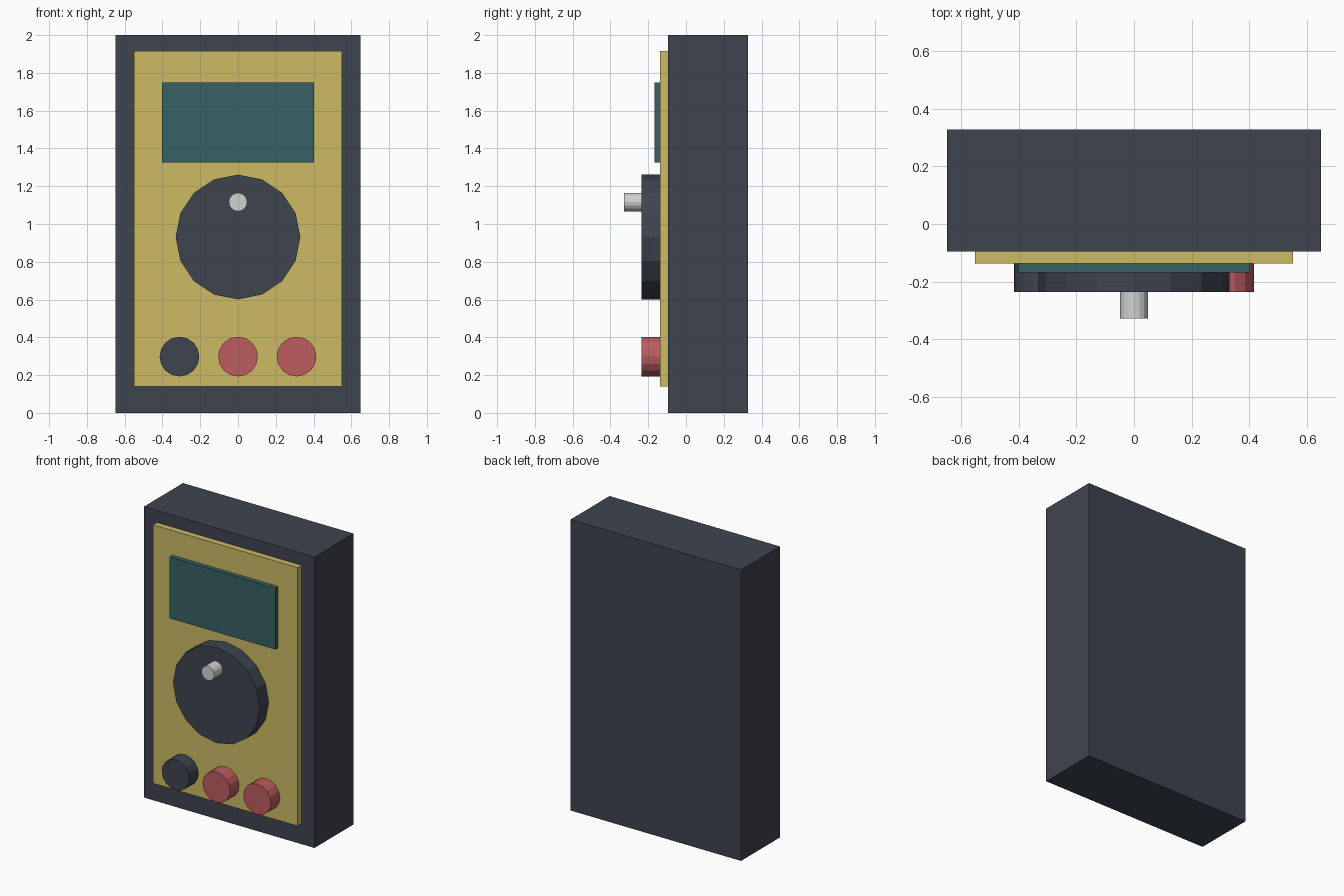
import bpy, bmesh, math
from mathutils import Matrix

if "Cube" in bpy.data.objects:
    bpy.data.objects.remove(bpy.data.objects["Cube"])


def material(name, rgb):
    # sRGB 0-255 to linear
    m = bpy.data.materials.new(name)
    lin = [((c / 255 + 0.055) / 1.055) ** 2.4 for c in rgb]
    m.diffuse_color = (*lin, 1)
    m.use_nodes = True
    m.node_tree.nodes["Principled BSDF"].inputs["Base Color"].default_value = m.diffuse_color
    return m


charcoal = material("charcoal", (62, 68, 79))
yellow = material("mustard yellow", (204, 186, 100))
teal = material("dark teal", (55, 97, 101))
red = material("soft red", (188, 92, 96))
silver = material("light grey", (208, 210, 210))


def finish(bm, name, mat):
    mesh = bpy.data.meshes.new(name)
    bm.to_mesh(mesh)
    bm.free()
    mesh.materials.append(mat)
    obj = bpy.data.objects.new(name, mesh)
    bpy.context.collection.objects.link(obj)
    return obj


def box(name, half_w, y0, y1, z0, z1, mat):
    bm = bmesh.new()
    bmesh.ops.create_cube(bm, size=1)
    bmesh.ops.scale(bm, vec=(2 * half_w, y1 - y0, z1 - z0), verts=bm.verts)
    bmesh.ops.translate(bm, vec=(0, (y0 + y1) / 2, (z0 + z1) / 2), verts=bm.verts)
    return finish(bm, name, mat)


def knob(name, x, z, radius, y0, y1, mat, sides=16):
    # cylinder whose axis points out of the front
    bm = bmesh.new()
    bmesh.ops.create_cone(bm, cap_ends=True, segments=sides, radius1=radius,
                          radius2=radius, depth=y1 - y0,
                          matrix=Matrix.Translation((x, (y0 + y1) / 2, z))
                          @ Matrix.Rotation(math.pi / 2, 4, 'X'))
    return finish(bm, name, mat)


# Case, face plate and display
box("case", 0.648, -0.095, 0.328, 0, 2, charcoal)
box("face_plate", 0.55, -0.137, -0.095, 0.14, 1.917, yellow)
box("display", 0.402, -0.168, -0.137, 1.326, 1.748, teal)

# Selector dial with its pointer peg
knob("dial", 0, 0.931, 0.33, -0.235, -0.137, charcoal)
knob("dial_pointer", 0, 1.116, 0.049, -0.328, -0.235, silver)

# Row of three sockets
for name, x, mat in (("left", -0.31, charcoal), ("middle", 0, red), ("right", 0.31, red)):
    knob(name + "_socket", x, 0.298, 0.105, -0.235, -0.137, mat)
